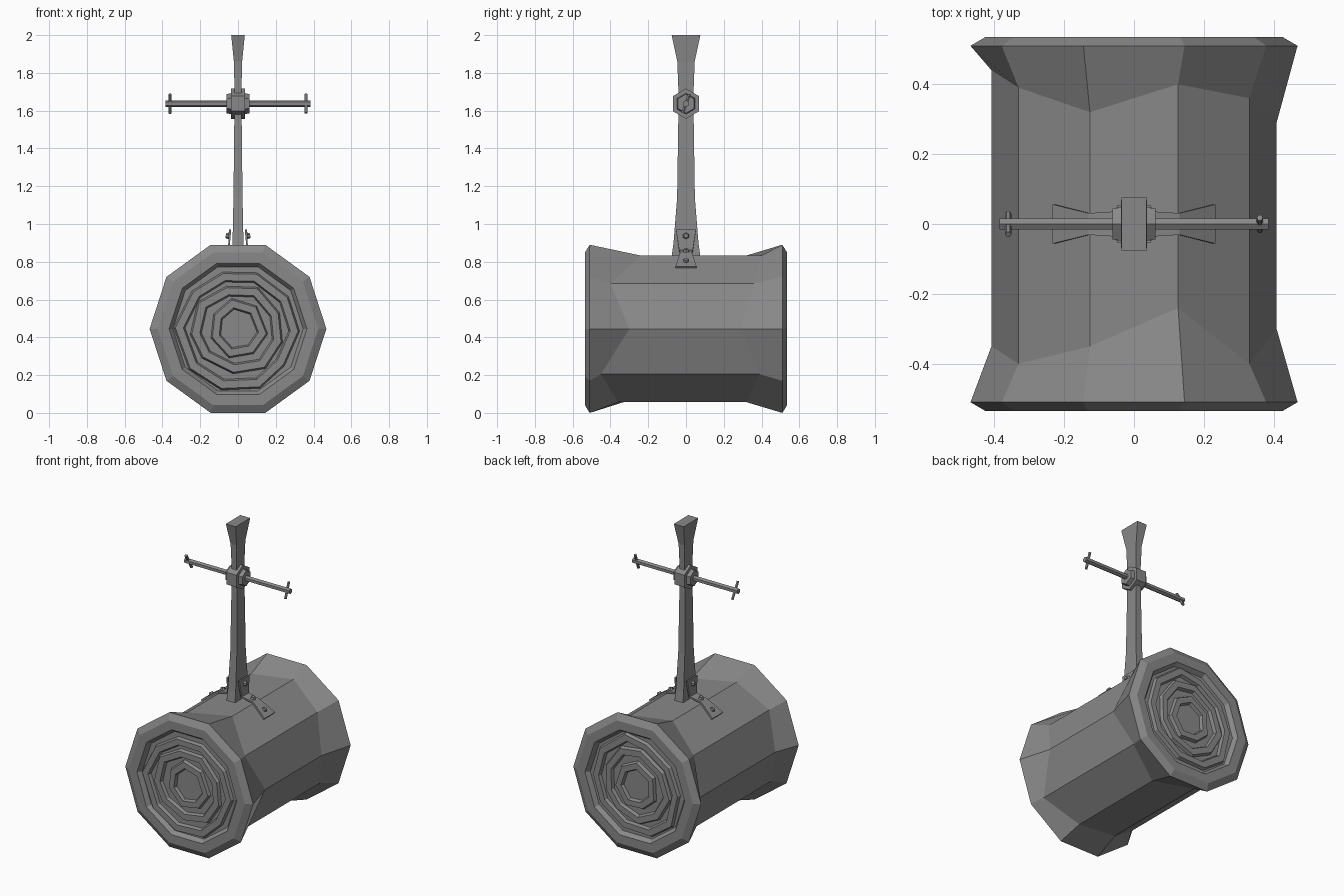
import bpy, bmesh, random
from math import sin, cos, tau, radians
from mathutils import Vector

random.seed(4)
cube = bpy.data.objects.get("Cube")
if cube:
    bpy.data.objects.remove(cube, do_unlink=True)

grey = bpy.data.materials.new("weathered grey")
grey.use_nodes = True
colour = (0.25, 0.25, 0.25, 1)
grey.diffuse_color = colour
grey.node_tree.nodes["Principled BSDF"].inputs["Base Color"].default_value = colour

MID = 0.445      # height of the log axis
ROD_Z = 1.637    # height of the crossbar


def loft(name, rings, closed=False):
    """Skin a row of equal rings; cap the ends unless the row is closed."""
    bm = bmesh.new()
    rows = [[bm.verts.new(p) for p in ring] for ring in rings]
    pairs = list(zip(rows, rows[1:]))
    if closed:
        pairs.append((rows[-1], rows[0]))
    for a, b in pairs:
        for i in range(len(a)):
            j = (i + 1) % len(a)
            bm.faces.new((a[i], a[j], b[j], b[i]))
    if not closed:
        bm.faces.new(rows[0])
        bm.faces.new(rows[-1])
    bmesh.ops.recalc_face_normals(bm, faces=bm.faces)
    mesh = bpy.data.meshes.new(name)
    bm.to_mesh(mesh)
    bm.free()
    mesh.materials.append(grey)
    ob = bpy.data.objects.new(name, mesh)
    bpy.context.collection.objects.link(ob)
    return ob


def rod(name, a, b, radius, sides=6, turn=0.0, tip=1.0):
    """Prism from a to b."""
    a, b = Vector(a), Vector(b)
    d = (b - a).normalized()
    u = d.cross(Vector((0, 1, 0))).normalized()
    v = d.cross(u)
    angles = [turn + tau * i / sides for i in range(sides)]
    return loft(name, [[p + r * (u * cos(t) + v * sin(t)) for t in angles]
                       for p, r in ((a, radius), (b, radius * tip))])


def log_ring(radius, ys):
    return [(radius * cos(tau * i / 10), ys[i], MID + radius * sin(tau * i / 10))
            for i in range(10)]


# Log body: ten sides, flared ends, uneven start of each flare, sunken end faces
front = [-.30, -.40, -.24, -.35, -.40, -.35, -.42, -.33, -.36, -.45]
back = [.29, .36, .40, .32, .39, .44, .36, .41, .32, .39]
END = [(.345, .508), (.365, .535), (.425, .535), (.468, .510)]
loft("log_body",
     [log_ring(r, [-y] * 10) for r, y in END]
     + [log_ring(.408, front), log_ring(.408, back)]
     + [log_ring(r, [y] * 10) for r, y in reversed(END)])

# Growth rings: raised, slightly crooked bands on both ends
bands = [(10, .315, .275), (9, .235, .195), (7, .150, .110)]
for side, label in ((-1, "front"), (1, "back")):
    for k, (n, outer, inner) in enumerate(bands):
        angles = [tau * (i + random.uniform(-.12, .12)) / n + k * .4 for i in range(n)]
        wobble = [random.uniform(.95, 1.06) for _ in angles]
        section = [(outer + .010, .505), (outer, .528), (inner, .528), (inner - .010, .505)]
        loft(f"{label}_growth_ring_{k + 1}",
             [[(r * w * cos(t), side * y, MID + r * w * sin(t))
               for t, w in zip(angles, wobble)] for r, y in section], closed=True)
    rod(f"{label}_heart", (0, side * .50, MID), (0, side * .528, MID), .078, 5, .3, .9)


# Handle: rectangular shaft, waisted, flaring at both ends
shaft = [(.82, .031, .077), (.90, .029, .066), (1.14, .024, .047),
         (1.60, .019, .040), (1.70, .018, .040), (1.86, .022, .046), (2.0, .036, .076)]
loft("handle", [[(-x, -y, z), (x, -y, z), (x, y, z), (-x, y, z)] for z, x, y in shaft])

# Crossbar with its hexagonal hub and collars
rod("crossbar", (-.385, 0, ROD_Z), (.385, 0, ROD_Z), .018, 6)
rod("hub", (-.037, 0, ROD_Z), (.037, 0, ROD_Z), .080, 6)
for s, label in ((1, "left"), (-1, "right")):
    rod(f"{label}_collar", (s * .035, 0, ROD_Z), (s * .062, 0, ROD_Z), .056, 6, 0, .9)
    # Locking pin through the bar end
    lean = Vector((0, .018 if s > 0 else -.030, .050))
    centre = Vector((s * .36, 0, ROD_Z))
    rod(f"{label}_pin", centre - lean, centre + lean, .009, 6)

    # Bracket strap: up the handle, then down the slope of the log
    strap = [(.036, .97, .053), (.046, .855, .036), (.127, .838, .031), (.226, .766, .056)]
    normals = [(1, .1), (.6, .7), (.3, .95), (.59, .81)]
    loft(f"{label}_bracket",
         [[(s * x, -w, z), (s * x, w, z),
           (s * (x + .012 * nx), w, z + .012 * nz), (s * (x + .012 * nx), -w, z + .012 * nz)]
          for (x, z, w), (nx, nz) in zip(strap, normals)])

    # Bolts
    for k, (x, z, nx, nz) in enumerate([(.045, .937, 1, .05), (.110, .848, .2, .98),
                                        (.190, .797, .59, .81)]):
        base = Vector((s * x, 0, z))
        axis = Vector((s * nx, 0, nz)).normalized()
        rod(f"{label}_bolt_{k + 1}", base, base + axis * .020, .019, 6, 0, .65)
